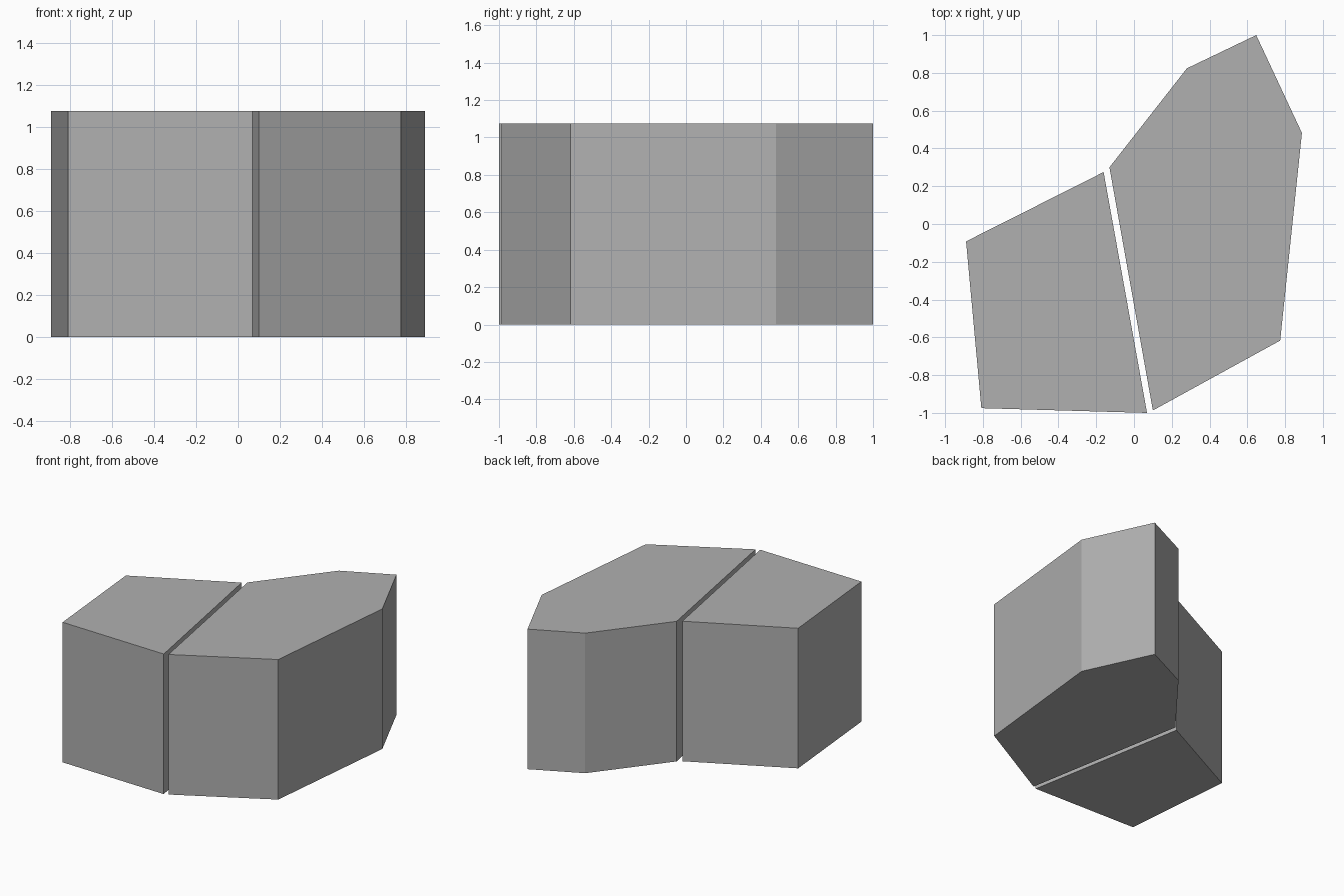
import bpy
import bmesh

if "Cube" in bpy.data.objects:
    bpy.data.objects.remove(bpy.data.objects["Cube"])

HEIGHT = 1.076

# Dark grey shared by both blocks
grey = bpy.data.materials.new("dark_grey")
grey.diffuse_color = (0.435, 0.435, 0.435, 1)
grey.use_nodes = True
grey.node_tree.nodes["Principled BSDF"].inputs["Base Color"].default_value = grey.diffuse_color


def prism(name, outline):
    """Extrude a counter-clockwise floor outline straight up."""
    bm = bmesh.new()
    base = bm.faces.new([bm.verts.new((x, y, 0)) for x, y in outline])
    ext = bmesh.ops.extrude_face_region(bm, geom=[base], use_keep_orig=True)
    top = [g for g in ext["geom"] if isinstance(g, bmesh.types.BMVert)]
    bmesh.ops.translate(bm, verts=top, vec=(0, 0, HEIGHT))
    bmesh.ops.recalc_face_normals(bm, faces=bm.faces)
    mesh = bpy.data.meshes.new(name)
    bm.to_mesh(mesh)
    bm.free()
    mesh.materials.append(grey)
    obj = bpy.data.objects.new(name, mesh)
    bpy.context.collection.objects.link(obj)
    return obj


# Smaller four-sided block on the left
prism("left_block", [(-0.889, -0.092), (-0.808, -0.975),
                     (0.069, -1.0), (-0.161, 0.275)])

# Larger six-sided block on the right, across a narrow gap
prism("right_block", [(-0.13, 0.3), (0.1, -0.987), (0.774, -0.617),
                      (0.889, 0.482), (0.647, 1.0), (0.28, 0.824)])
